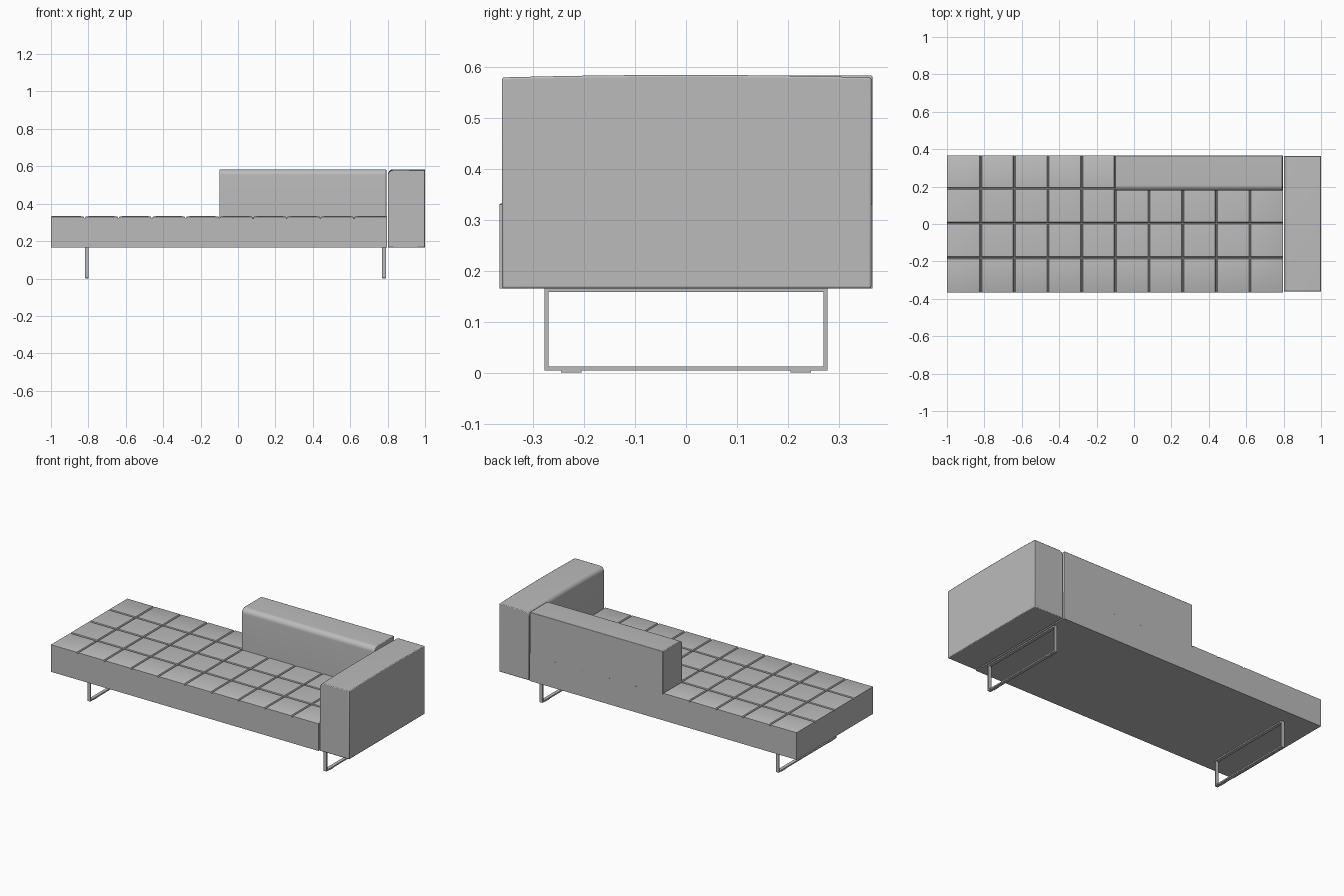
import bpy, bmesh, math
from mathutils import Vector

cube = bpy.data.objects.get("Cube")
if cube:
    bpy.data.objects.remove(cube, do_unlink=True)

grey = bpy.data.materials.new("plain_grey")
grey.use_nodes = True
grey.diffuse_color = (0.5, 0.5, 0.5, 1)
grey.node_tree.nodes["Principled BSDF"].inputs["Base Color"].default_value = (0.5, 0.5, 0.5, 1)


def finish(bm, name, edge=0.0):
    """Turn a bmesh into a smooth-shaded object with softened edges."""
    bmesh.ops.recalc_face_normals(bm, faces=bm.faces)
    mesh = bpy.data.meshes.new(name)
    bm.to_mesh(mesh)
    bm.free()
    mesh.materials.append(grey)
    obj = bpy.data.objects.new(name, mesh)
    bpy.context.collection.objects.link(obj)
    if edge:
        mod = obj.modifiers.new("soft_edges", "BEVEL")
        mod.width = edge
        mod.segments = 2
        mod.limit_method = "ANGLE"
        mod.angle_limit = math.radians(50)
    bpy.ops.object.select_all(action="DESELECT")
    obj.select_set(True)
    bpy.context.view_layer.objects.active = obj
    bpy.ops.object.shade_smooth_by_angle(angle=math.radians(35))
    return obj


def add_box(bm, lo, hi):
    lo, hi = Vector(lo), Vector(hi)
    verts = bmesh.ops.create_cube(bm, size=1)["verts"]
    for v in verts:
        v.co = Vector([(lo[i] + hi[i]) / 2 + v.co[i] * (hi[i] - lo[i]) for i in range(3)])


def round_edge(bm, test, radius):
    """Round every edge whose two ends pass the test."""
    edges = [e for e in bm.edges if all(test(v.co) for v in e.verts)]
    bmesh.ops.bevel(bm, geom=edges, offset=radius, segments=8, profile=0.5, affect="EDGES")


# Seat: a block whose top is a grid of cushions between sunken seams
BOTTOM, TOP, FRONT, BACK = 0.165, 0.333, -0.366, 0.366
seams_x = [-0.82 + 0.18 * i for i in range(9)]
seams_y = [-0.18, 0.005, 0.19]


def stops(lo, hi, seams):
    """Grid positions with their drop below the cushion top."""
    result = [(lo, 0.003), (lo + 0.006, 0.0)]
    for s in seams:
        result += [(s - 0.02, 0.0), (s - 0.006, 0.0015), (s - 0.0015, 0.011),
                   (s + 0.0015, 0.011), (s + 0.006, 0.0015), (s + 0.02, 0.0)]
    return result + [(hi - 0.006, 0.0), (hi, 0.003)]


bm = bmesh.new()
cols, rows = stops(-1.0, 0.797, seams_x), stops(FRONT, BACK, seams_y)
grid = [[bm.verts.new((x, y, TOP - max(dx, dy))) for y, dy in rows] for x, dx in cols]
for i in range(len(cols) - 1):
    for j in range(len(rows) - 1):
        bm.faces.new((grid[i][j], grid[i + 1][j], grid[i + 1][j + 1], grid[i][j + 1]))
rim = [e for e in bm.edges if e.is_boundary]
skirt = bmesh.ops.extrude_edge_only(bm, edges=rim)["geom"]
for v in skirt:
    if isinstance(v, bmesh.types.BMVert):
        v.co.z = BOTTOM
bmesh.ops.contextual_create(bm, geom=[e for e in bm.edges if e.is_boundary])
finish(bm, "tufted_seat")

# Backrest: half length, rounded along its upper front edge
bm = bmesh.new()
add_box(bm, (-0.10, 0.178, 0.322), (0.793, 0.366, 0.583))
round_edge(bm, lambda c: c.z > 0.58 and c.y < 0.2, 0.03)
finish(bm, "backrest", 0.003)

# Armrest: full depth end block, rounded inside top edge and slightly crowned
bm = bmesh.new()
add_box(bm, (0.802, -0.361, BOTTOM), (1.0, 0.364, 0.579))
round_edge(bm, lambda c: c.z > 0.57 and c.x < 0.9, 0.028)
for k in range(-3, 4):
    bmesh.ops.bisect_plane(bm, geom=bm.verts[:] + bm.edges[:] + bm.faces[:],
                           plane_co=(0, k * 0.09, 0), plane_no=(0, 1, 0))
for v in bm.verts:
    if v.co.z > 0.5:
        v.co.z += 0.005 * (1 - (v.co.y / 0.365) ** 2)
finish(bm, "armrest", 0.004)

# Legs: flat rectangular metal loops with small floor glides
for name, x in (("right_leg_frame", -0.808), ("left_leg_frame", 0.78)):
    bm = bmesh.new()
    x0, x1 = x - 0.01, x + 0.01
    outer, bar = 0.278, 0.008
    for z in (0.004, 0.158):
        add_box(bm, (x0, -outer, z), (x1, outer, z + bar))
    for side in (-1, 1):
        a, b = sorted((side * outer, side * (outer - bar)))
        add_box(bm, (x0, a, 0.012), (x1, b, 0.158))
        add_box(bm, (x0 + 0.002, side * 0.225 - 0.02, 0), (x1 - 0.002, side * 0.225 + 0.02, 0.004))
    finish(bm, name)
